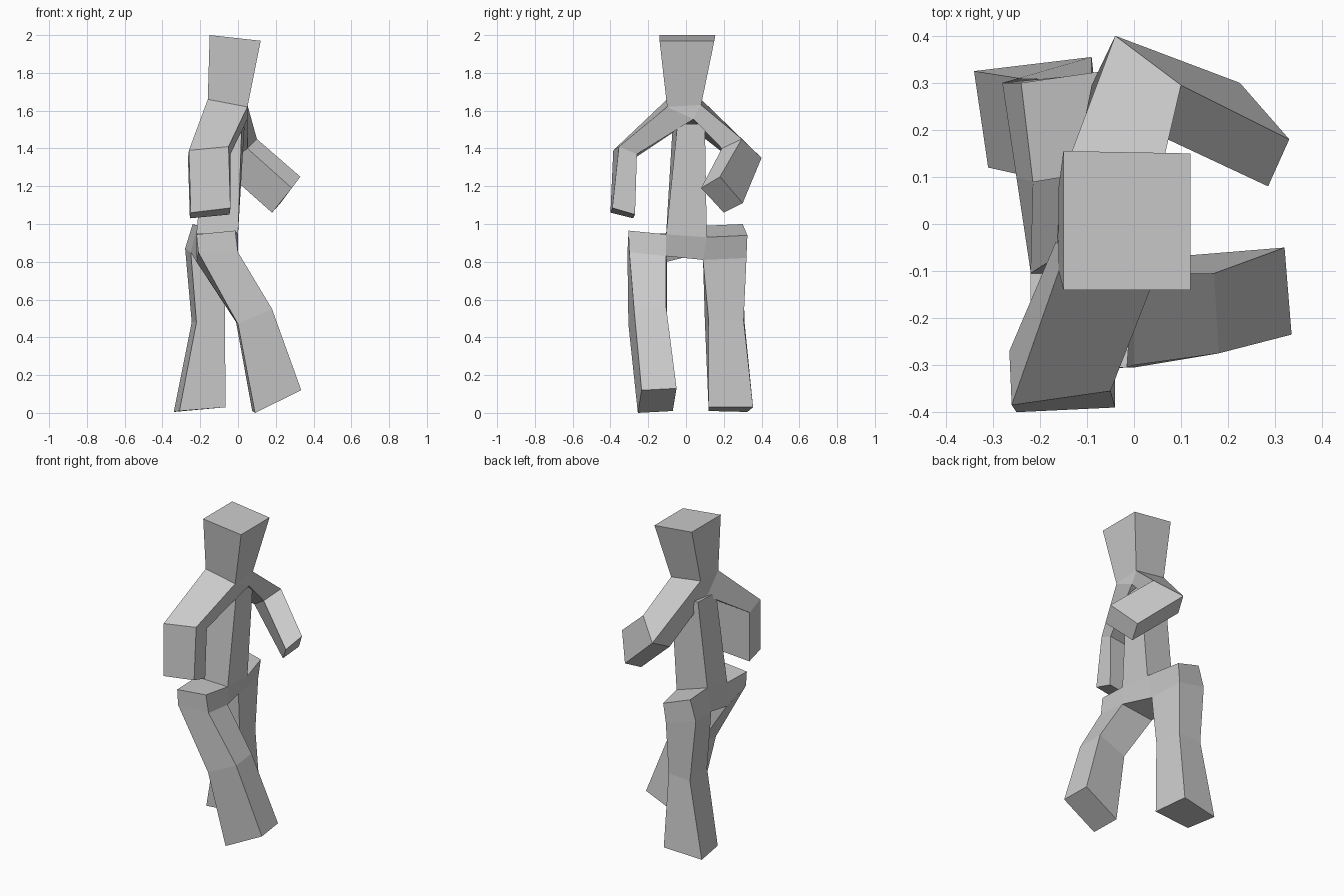
import bpy
import bmesh

cube = bpy.data.objects.get("Cube")
if cube:
    bpy.data.objects.remove(cube, do_unlink=True)

grey = bpy.data.materials.new("plain_grey")
grey.use_nodes = True
grey.diffuse_color = (0.6, 0.6, 0.6, 1)
grey.node_tree.nodes["Principled BSDF"].inputs["Base Color"].default_value = (0.6, 0.6, 0.6, 1)


def loft(name, *rings):
    """Flat-sided tube through four-cornered rings, closed at both ends."""
    bm = bmesh.new()
    loops = [[bm.verts.new(p) for p in ring] for ring in rings]
    for a, b in zip(loops, loops[1:]):
        for i in range(4):
            j = (i + 1) % 4
            bm.faces.new((a[i], a[j], b[j], b[i]))
    bm.faces.new(loops[0])
    bm.faces.new(loops[-1])
    bmesh.ops.remove_doubles(bm, verts=bm.verts[:], dist=0.0005)
    bmesh.ops.recalc_face_normals(bm, faces=bm.faces[:])
    mesh = bpy.data.meshes.new(name)
    bm.to_mesh(mesh)
    bm.free()
    mesh.materials.append(grey)
    obj = bpy.data.objects.new(name, mesh)
    bpy.context.collection.objects.link(obj)


# Neck corners and the two armpit points, shared by head and arms
neck_br, neck_fr = (-.16, -.1, 1.66), (.05, -.1, 1.62)
neck_fl, neck_bl = (.05, .08, 1.63), (-.16, .08, 1.66)
pit_f, pit_b = (.05, .04, 1.555), (-.15, .0, 1.53)

# Head, flaring upward
loft("head",
     (neck_br, neck_fr, neck_fl, neck_bl),
     ((-.15, -.14, 2), (.12, -.14, 1.97), (.12, .15, 1.97), (-.15, .155, 2)))

# Both arms and the chest, from one hand to the other
loft("arms_and_chest",
     ((-.25, -.4, 1.06), (-.04, -.39, 1.085), (-.045, -.27, 1.05), (-.255, -.28, 1.03)),
     ((-.26, -.385, 1.39), (-.05, -.355, 1.41), (-.04, -.26, 1.37), (-.265, -.27, 1.35)),
     (neck_br, neck_fr, pit_f, pit_b),
     (neck_bl, neck_fl, pit_f, pit_b),
     ((-.04, .4, 1.35), (.1, .295, 1.45), (.05, .19, 1.4), (-.09, .295, 1.3)),
     ((.225, .3, 1.11), (.33, .18, 1.25), (.285, .08, 1.19), (.18, .2, 1.06)))

# Pelvis: rings run back top, front top, front bottom, back bottom
hip_r = ((-.22, -.305, .945), (-.015, -.305, .965), (0, -.3, .85), (-.21, -.31, .85))
groin_r = ((-.22, -.105, .95), (0, -.105, .945), (0, -.105, .83), (-.22, -.1, .8))
groin_l = ((-.215, .09, .99), (-.01, .11, .93), (-.06, .09, .81), (-.25, .1, .85))
hip_l = ((-.24, .3, 1), (-.065, .325, .94), (-.08, .32, .82), (-.28, .3, .87))
loft("pelvis", hip_r, groin_r, groin_l, hip_l)

# Torso
loft("torso",
     (groin_r[0], groin_r[1], groin_l[1], groin_l[0]),
     ((-.165, -.07, 1.53), (.02, -.045, 1.53), (.035, .1, 1.53), (-.155, .1, 1.53)))

# Legs: rings run outer back, outer front, inner front, inner back
loft("right_leg",
     (hip_r[3], hip_r[2], groin_r[2], groin_r[3]),
     ((0, -.305, .47), (.18, -.275, .55), (.17, -.105, .56), (-.01, -.1, .48)),
     ((.09, -.255, 0), (.335, -.235, .12), (.32, -.05, .13), (.075, -.07, .01)))
loft("left_leg",
     (hip_l[3], hip_l[2], groin_l[2], groin_l[3]),
     ((-.245, .31, .48), (-.09, .305, .49), (-.07, .12, .49), (-.22, .1, .48)),
     ((-.34, .325, .005), (-.09, .355, .03), (-.065, .12, .03), (-.31, .12, .01)))
